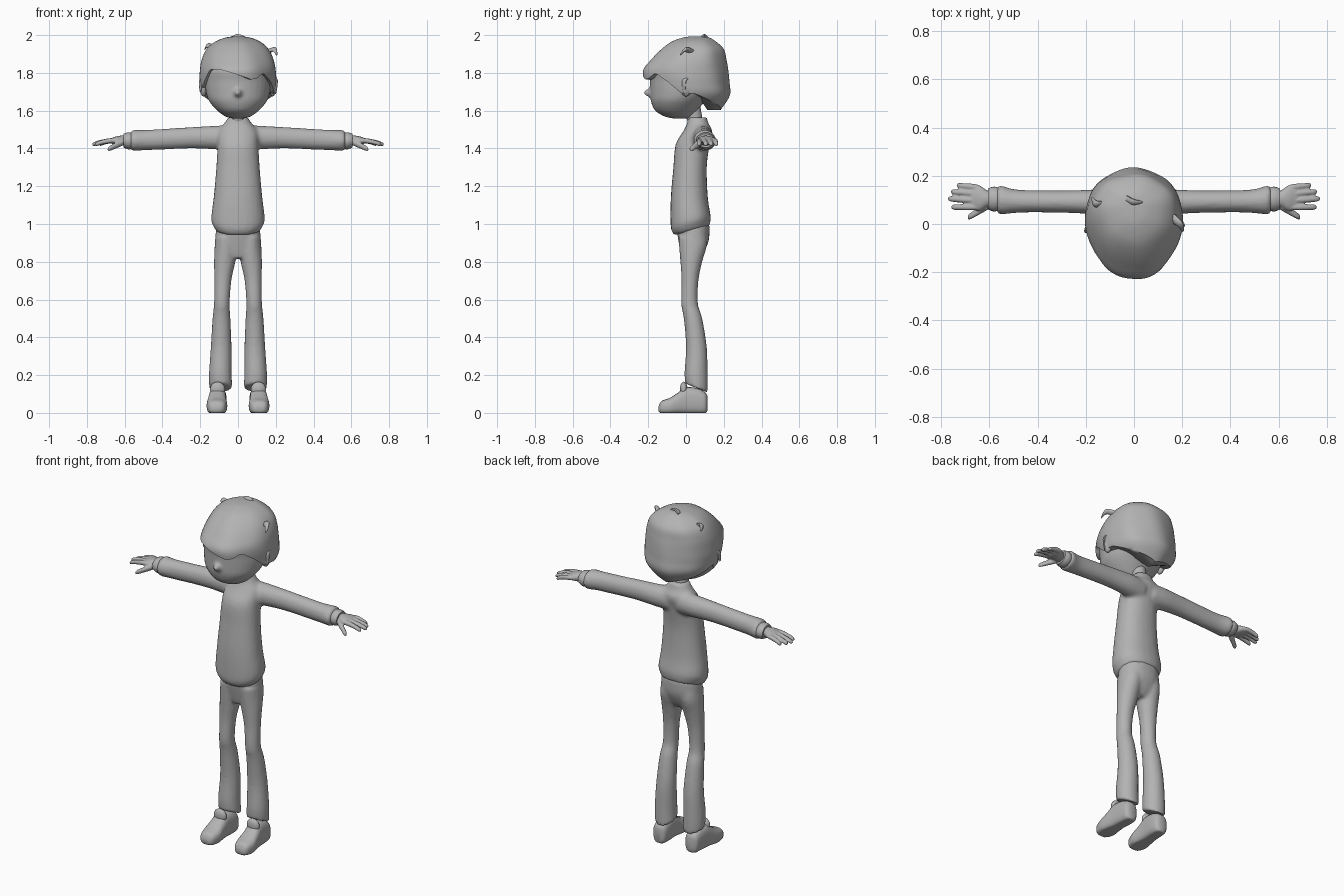
import bpy, bmesh, math
from mathutils import Vector

if "Cube" in bpy.data.objects:
    bpy.data.objects.remove(bpy.data.objects["Cube"])

clay = bpy.data.materials.new("plain_grey")
clay.use_nodes = True
GREY = (0.45, 0.45, 0.45, 1)
clay.diffuse_color = GREY
clay.node_tree.nodes["Principled BSDF"].inputs["Base Color"].default_value = GREY


def smooth(rows, steps=4):
    """Catmull-Rom resampling of rows of numbers."""
    out = []
    for i in range(len(rows) - 1):
        p, q = rows[i], rows[i + 1]
        o, r = rows[max(i - 1, 0)], rows[min(i + 2, len(rows) - 1)]
        for k in range(steps):
            t = k / steps
            out.append([b + t / 2 * (c - a + t * (2*a - 5*b + 4*c - d + t * (3*(b - c) + d - a)))
                        for a, b, c, d in zip(o, p, q, r)])
    return out + [list(rows[-1])]


def skin(bm, rings):
    """Join rings of points with quads and cap both ends."""
    vs = [[bm.verts.new(p) for p in ring] for ring in rings]
    n = len(vs[0])
    for a, b in zip(vs, vs[1:]):
        for i in range(n):
            j = (i + 1) % n
            bm.faces.new((a[i], a[j], b[j], b[i]))
    bm.faces.new(vs[0])
    bm.faces.new(vs[-1])


def loft(bm, axis, rows, side=1, power=1.0, sides=24):
    """Rows hold a position on the axis, then low and high bounds across it."""
    rings = []
    for t, a0, a1, b0, b1 in smooth(rows):
        ring = []
        for i in range(sides):
            ang = math.tau * i / sides
            c, s = math.cos(ang), math.sin(ang)
            c = math.copysign(abs(c) ** power, c)
            s = math.copysign(abs(s) ** power, s)
            a = (a0 + a1) / 2 + c * (a1 - a0) / 2
            b = (b0 + b1) / 2 + s * (b1 - b0) / 2
            x, y, z = {"x": (t, a, b), "y": (a, t, b), "z": (a, b, t)}[axis]
            ring.append((x * side, y, z))
        rings.append(ring)
    skin(bm, rings)


def ball(bm, centre, size):
    made = bmesh.ops.create_uvsphere(bm, u_segments=16, v_segments=10, radius=1)["verts"]
    for v in made:
        v.co = Vector([c + s * k for c, s, k in zip(centre, size, v.co)])


def finish(name, bm, voxel=0, relax=3):
    """Make the object; a voxel size melts its overlapping volumes together."""
    bmesh.ops.recalc_face_normals(bm, faces=bm.faces)
    mesh = bpy.data.meshes.new(name)
    bm.to_mesh(mesh)
    bm.free()
    mesh.materials.append(clay)
    ob = bpy.data.objects.new(name, mesh)
    bpy.context.collection.objects.link(ob)
    bpy.ops.object.select_all(action='DESELECT')
    ob.select_set(True)
    bpy.context.view_layer.objects.active = ob
    if voxel:
        m = ob.modifiers.new("blend", 'REMESH')
        m.mode, m.voxel_size, m.use_smooth_shade = 'VOXEL', voxel, True
        m = ob.modifiers.new("relax", 'SMOOTH')
        m.factor, m.iterations = 0.5, relax
        bpy.ops.object.shade_smooth()
    else:
        bpy.ops.object.shade_smooth_by_angle(angle=math.radians(50))
    return ob


# Sweater: body with a hem rising to the back, collar and both sleeves
bm = bmesh.new()
loft(bm, "z", [(.965, -.115, .115, -.06, .125), (.99, -.13, .13, -.075, .13),
               (1.03, -.142, .142, -.082, .13), (1.15, -.128, .128, -.08, .115),
               (1.3, -.115, .115, -.067, .11), (1.42, -.108, .108, -.055, .125),
               (1.49, -.105, .105, -.015, .14), (1.53, -.075, .075, .005, .12),
               (1.565, -.052, .052, .01, .11)], power=.9)
for v in bm.verts:
    v.co.z += max(0, min(1, (1.1 - v.co.z) / .1)) * .28 * (v.co.y - .03)
for s in (1, -1):
    loft(bm, "x", [(.03, .02, .14, 1.39, 1.525), (.12, .035, .145, 1.395, 1.52),
                   (.25, .045, .14, 1.4, 1.513), (.42, .048, .14, 1.393, 1.502),
                   (.5, .045, .145, 1.39, 1.498), (.555, .04, .16, 1.387, 1.497),
                   (.57, .055, .15, 1.395, 1.485)], side=s)
finish("sweater", bm, .011)

# Inner cuffs peeking out of the sleeves
for s, label in ((1, "left"), (-1, "right")):
    bm = bmesh.new()
    loft(bm, "x", [(.55, .06, .148, 1.4, 1.48), (.58, .052, .155, 1.395, 1.485),
                   (.605, .06, .148, 1.405, 1.478)], side=s)
    finish(label + "_cuff", bm)

    # Hand: palm, four fingers and a thumb
    bm = bmesh.new()
    loft(bm, "x", [(.57, .08, .13, 1.42, 1.465), (.61, .07, .14, 1.415, 1.468),
                   (.64, .055, .16, 1.42, 1.465), (.67, .06, .162, 1.425, 1.455),
                   (.68, .07, .155, 1.43, 1.45)], side=s)
    for root, tip, end in ((.152, .16, .735), (.125, .134, .76), (.097, .105, .772), (.07, .07, .758)):
        rows = []
        for t, r in ((0, .013), (.3, .0135), (.65, .0125), (.92, .011), (1, .004)):
            y, z = root + (tip - root) * t, 1.442 - .022 * t * t
            rows.append((.65 + (end - .65) * t, y - r, y + r, z - r, z + r))
        loft(bm, "x", rows, side=s, sides=12)
    rows = []
    for t, r in ((0, .018), (.4, .017), (.9, .013), (1, .005)):
        y, z = .078 - .052 * t, 1.435 - .04 * t
        rows.append((.605 + .085 * t, y - r, y + r, z - r, z + r))
    loft(bm, "x", rows, side=s, sides=12)
    finish(label + "_hand", bm, .0045, 2)

    # Shoe with a flat sole, and a tongue under the trouser hem
    bm = bmesh.new()
    loft(bm, "y", [(-.145, .09, .135, .008, .035), (-.13, .07, .155, -.005, .062),
                   (-.085, .057, .166, -.01, .08), (-.045, .06, .162, -.01, .105),
                   (0, .062, .155, -.01, .135), (.06, .06, .15, -.01, .13),
                   (.1, .066, .144, -.005, .11), (.113, .085, .125, .01, .09)],
         side=s, power=.75)
    for v in bm.verts:
        v.co.z = max(0, v.co.z)
    ball(bm, (.108 * s, -.012, .125), (.04, .02, .04))
    finish(label + "_shoe", bm)

    # Ear
    bm = bmesh.new()
    ball(bm, (.183 * s, .0, 1.725), (.02, .03, .05))
    finish(label + "_ear", bm)

# Trousers: hips and two flared legs with hems lifted over the shoes
bm = bmesh.new()
loft(bm, "z", [(.82, -.07, .07, -.02, .075), (.86, -.115, .115, -.03, .1),
               (.92, -.12, .12, -.042, .122), (1.0, -.115, .115, -.055, .125)], power=.9)
for s in (1, -1):
    loft(bm, "z", [(.13, .03, .152, -.005, .115), (.2, .033, .154, -.008, .115),
                   (.35, .034, .144, 0, .11), (.5, .04, .135, -.012, .086),
                   (.58, .044, .127, -.026, .063), (.7, .035, .126, -.024, .066),
                   (.8, .014, .127, -.03, .086), (.88, .005, .124, -.037, .11),
                   (.93, .01, .12, -.04, .11)], side=s)
for v in bm.verts:
    v.co.z -= max(0, min(1, (.3 - v.co.z) / .15)) * .4 * (v.co.y - .06)
finish("trousers", bm, .01)

# Neck
bm = bmesh.new()
loft(bm, "z", [(1.5, -.042, .042, .02, .1), (1.57, -.04, .04, .0, .085),
               (1.66, -.045, .045, -.03, .07)])
finish("neck", bm)

# Head with a small nose
bm = bmesh.new()
loft(bm, "z", [(1.558, -.025, .025, -.06, .01), (1.568, -.065, .065, -.11, .03),
               (1.6, -.11, .11, -.163, .06), (1.65, -.153, .153, -.186, .1),
               (1.7, -.17, .17, -.19, .14), (1.76, -.175, .175, -.192, .16),
               (1.82, -.17, .17, -.195, .17), (1.89, -.13, .13, -.13, .15),
               (1.93, -.06, .06, -.05, .1)], sides=32)
ball(bm, (0, -.197, 1.695), (.02, .025, .02))
finish("head", bm, .01, 2)

# Hair: a cap of (height, half width, front, back) trimmed along a swept fringe
profile = smooth([(1.993, .01, .04, .07), (1.988, .06, -.01, .12), (1.965, .12, -.075, .16),
                  (1.925, .165, -.13, .2), (1.87, .19, -.185, .213), (1.815, .2, -.228, .222),
                  (1.75, .202, -.225, .228), (1.68, .188, -.21, .23), (1.6, .12, -.18, .18)], 5)
hairline = [(0, 1.69), (40, 1.64), (90, 1.603), (140, 1.64), (180, 1.69), (205, 1.74), (222, 1.82),
            (245, 1.815), (270, 1.79), (290, 1.765), (300, 1.772), (312, 1.8), (330, 1.75),
            (345, 1.69), (360, 1.69)]


def lerp_table(table, x):
    for a, b in zip(table, table[1:]):
        if min(a[0], b[0]) <= x <= max(a[0], b[0]) and a[0] != b[0]:
            t = (x - a[0]) / (b[0] - a[0])
            return [p + (q - p) * t for p, q in zip(a, b)]
    return table[-1]


def hair_point(deg, height, shrink=1.0):
    z, half, front, back = lerp_table(profile, max(height, lerp_table(hairline, deg)[1]))
    c, s = math.cos(math.radians(deg)), math.sin(math.radians(deg))
    mid = front + (back - front) * .58
    reach = back - mid if s > 0 else mid - front
    wave = shrink * (1 + .012 * math.sin(math.radians(deg * 7) + z * 9))
    return (c * half * wave, mid + s * reach * wave, z)


bm = bmesh.new()
angles = [i * 5 for i in range(72)]
rings = [[hair_point(d, row[0]) for d in angles] for row in profile]
rings += [[hair_point(d, 0, k) for d in angles] for k in (.9, .55)]
skin(bm, rings)
bmesh.ops.remove_doubles(bm, verts=bm.verts, dist=.0004)
finish("hair", bm)

# Loose tufts: tapering locks bent along start, middle and tip
tufts = [((.14, .04, 1.9), (.19, .0, 1.925), (.205, -.03, 1.895)),
         ((-.03, .1, 1.975), (.0, .09, 1.993), (.035, .09, 1.99)),
         ((-.13, .08, 1.93), (-.16, .085, 1.945), (-.175, .11, 1.925)),
         ((-.17, .02, 1.76), (-.195, -.02, 1.75), (-.2, -.035, 1.7)),
         ((.17, .02, 1.77), (.198, -.01, 1.76), (.198, -.01, 1.69))]
bm = bmesh.new()
for start, middle, tip in tufts:
    path = smooth([start, middle, tip], 5)
    way = (Vector(tip) - Vector(start)).normalized()
    across = way.orthogonal().normalized()
    other = way.cross(across)
    rings = []
    for k, p in enumerate(path):
        r = .024 * (1 - k / len(path)) ** .7
        rings.append([Vector(p) + r * (across * math.cos(a) + other * .6 * math.sin(a))
                      for a in (math.tau * i / 10 for i in range(10))])
    skin(bm, rings)
finish("hair_tufts", bm)
